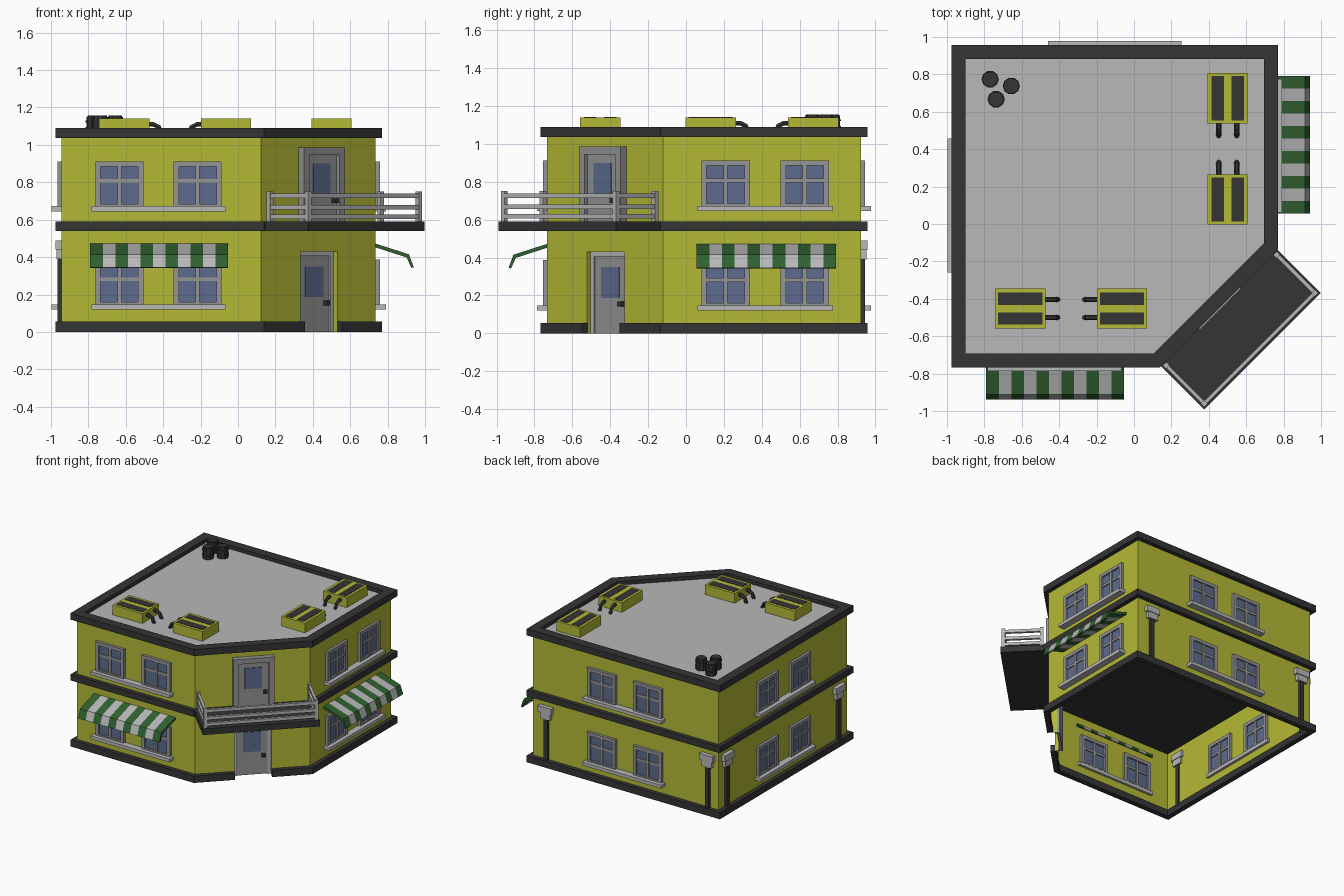
import bpy, bmesh
from math import radians, pi, cos, sin
from mathutils import Matrix, Vector

if "Cube" in bpy.data.objects:
    bpy.data.objects.remove(bpy.data.objects["Cube"])

def material(name, rgb):
    m = bpy.data.materials.new(name)
    m.diffuse_color = (*rgb, 1)
    m.use_nodes = True
    m.node_tree.nodes["Principled BSDF"].inputs["Base Color"].default_value = m.diffuse_color
    return m

YELLOW = material("yellow_wall", (0.46, 0.49, 0.035))
DARK = material("dark_trim", (0.035, 0.035, 0.035))
GLASS = material("blue_glass", (0.11, 0.15, 0.27))
GREEN = material("green_cloth", (0.03, 0.12, 0.03))
GREY = material("frame_grey", (0.30, 0.30, 0.30))
LIGHT = material("light_grey", (0.48, 0.48, 0.48))

def finish(name, bm, mat, M, fix=True):
    if fix:
        bmesh.ops.recalc_face_normals(bm, faces=bm.faces)
    bm.transform(M)
    me = bpy.data.meshes.new(name)
    bm.to_mesh(me)
    bm.free()
    me.materials.append(mat)
    ob = bpy.data.objects.new(name, me)
    bpy.context.collection.objects.link(ob)
    return ob

def prisms(name, mat, parts, M=Matrix()):
    """parts: (polygon, z0, z1), extruded along local z."""
    bm = bmesh.new()
    for poly, z0, z1 in parts:
        lo = [bm.verts.new((*p, z0)) for p in poly]
        hi = [bm.verts.new((*p, z1)) for p in poly]
        bm.faces.new(lo[::-1])
        bm.faces.new(hi)
        for i in range(len(poly)):
            j = (i + 1) % len(poly)
            bm.faces.new((lo[i], lo[j], hi[j], hi[i]))
    return finish(name, bm, mat, M)

def boxes(name, mat, M, *dims):
    """dims: (x0, x1, y0, y1, z0, z1)."""
    return prisms(name, mat, [([(a, c), (b, c), (b, d), (a, d)], e, f)
                              for a, b, c, d, e, f in dims], M)

def band(name, mat, outer, inner, z0, z1, closed):
    bm = bmesh.new()
    rows = [[bm.verts.new((*p, z)) for p, z in ((o, z0), (i, z0), (i, z1), (o, z1))]
            for o, i in zip(outer, inner)]
    for a, b in zip(rows, rows[1:] + rows[:1] if closed else rows[1:]):
        for k in range(4):
            bm.faces.new((a[k], b[k], b[(k + 1) % 4], a[(k + 1) % 4]))
    if not closed:
        bm.faces.new(rows[0])
        bm.faces.new(rows[-1][::-1])
    return finish(name, bm, mat, Matrix())

def sheet(name, mat, path, z0, z1, closed):
    bm = bmesh.new()
    rows = [[bm.verts.new((*p, z)) for z in (z0, z1)] for p in path]
    for a, b in zip(rows, rows[1:] + rows[:1] if closed else rows[1:]):
        bm.faces.new((a[0], b[0], b[1], a[1]))
    return finish(name, bm, mat, Matrix(), False)

def outline(d):
    """Plan with one cut corner, inset by d; starts at the cut's right end."""
    x0, x1, y0, y1 = -0.977 + d, 0.77 - d, -0.767 + d, 0.958 - d
    c = 0.905 - d * 2 ** 0.5
    return [(x1, x1 - c), (x1, y1), (x0, y1), (x0, y0), (y0 + c, y0)]

def frame(x, y, deg):
    """Facade frame: local x runs along the wall, local -y points outward."""
    return Matrix.Translation((x, y, 0)) @ Matrix.Rotation(radians(deg), 4, 'Z')

W = 0.034
FRONT, RIGHT = frame(0, -0.767 + W, 0), frame(0.77 - W, 0, 90)
BACK, LEFT = frame(0, 0.958 - W, 180), frame(-0.977 + W, 0, -90)
CORNER = frame(0.432, -0.425, 45)

def cpt(x, y):
    return tuple((CORNER @ Vector((x, y, 0)))[:2])

# Shell: lower wall with recessed doorway, upper wall, trims and roof
sheet("lower_wall", YELLOW, [cpt(.14, .04), cpt(.14, 0)] + outline(W)
      + [cpt(-.14, 0), cpt(-.14, .04)], 0.0, 0.545, False)
boxes("doorway_header", YELLOW, CORNER, (-.14, .14, 0, .05, .43, .545))
sheet("upper_wall", YELLOW, outline(W), 0.585, 1.045, True)
band("base_trim", DARK, [cpt(.14, -W)] + outline(0) + [cpt(-.14, -W)],
     [cpt(.14, .008)] + outline(W + .008) + [cpt(-.14, .008)], 0, 0.055, False)
prisms("floor_slab", DARK, [(outline(0), 0.54, 0.59)])
band("parapet", DARK, outline(0), outline(0.075), 1.037, 1.09, True)
prisms("roof", LIGHT, [(outline(0.06), 1.04, 1.06)])

# Windows: pairs sharing one sill, on both floors
def window_pair(side, M, cx):
    for floor, dz in (("lower", -0.525), ("upper", 0)):
        tag = f"{side}_{floor}"
        boxes(tag + "_sill", LIGHT, M, (cx - .357, cx + .357, -.054, .02, .645 + dz, .672 + dz))
        for n, c in enumerate((cx - .209, cx + .209)):
            z0, z1 = .672 + dz, .912 + dz
            boxes(f"{tag}_window_frame_{n}", GREY, M,
                  (c - .128, c - .1, -.022, .022, z0, z1), (c + .1, c + .128, -.022, .022, z0, z1),
                  (c - .1, c + .1, -.022, .022, z1 - .027, z1), (c - .1, c + .1, -.022, .022, z0, z0 + .012),
                  (c - .011, c + .011, -.018, .018, z0 + .012, z1 - .027),
                  (c - .1, c + .1, -.016, .016, z0 + .125, z0 + .145))
            boxes(f"{tag}_glass_{n}", GLASS, M, (c - .1, c + .1, -.008, .008, z0 + .01, z1 - .025))

for side, M, cx in (("front", FRONT, -.425), ("right", RIGHT, .418),
                    ("back", BACK, .102), ("left", LEFT, -.099)):
    window_pair(side, M, cx)

# Striped awnings
PROFILE = [(.01, .475), (-.178, .415), (-.204, .345), (-.19, .343), (-.166, .398), (.01, .455)]
ALONG_X = Matrix(((0, 0, 1), (1, 0, 0), (0, 1, 0))).to_4x4()
for side, M, x0 in (("front", FRONT, -.79), ("right", RIGHT, .056)):
    w = 0.736 / 11
    for name, mat, first in (("green", GREEN, 0), ("pale", LIGHT, 1)):
        prisms(f"{side}_awning_{name}_stripes", mat,
               [(PROFILE, x0 + i * w, x0 + (i + 1) * w) for i in range(first, 11, 2)], M @ ALONG_X)

# Lower door, set back in the doorway
boxes("lower_door", GREY, CORNER, (-.14, .14, .038, .06, 0, .43))
boxes("lower_door_frame", LIGHT, CORNER, (-.14, -.115, .028, .04, 0, .43),
      (.115, .14, .028, .04, 0, .43), (-.115, .115, .028, .04, .405, .43))
boxes("lower_door_glass", GLASS, CORNER, (-.068, .068, .034, .045, .187, .35))
boxes("lower_door_knob", DARK, CORNER, (.072, .1, .015, .04, .142, .168))

# Upper door, standing proud of the wall
boxes("upper_door_frame", GREY, CORNER, (-.155, -.115, -.043, .02, .59, .985),
      (.115, .155, -.043, .02, .59, .985), (-.115, .115, -.043, .02, .945, .985))
boxes("upper_door", GREY, CORNER, (-.115, .115, -.02, .02, .59, .945))
boxes("upper_door_glass", GLASS, CORNER, (-.065, .065, -.025, .01, .73, .90))
boxes("upper_door_knob", DARK, CORNER, (.075, .103, -.045, -.015, .688, .714))

# Balcony and railing
boxes("balcony_floor", DARK, CORNER, (-.44, .44, -.36, -.03, .54, .59))
boxes("balcony_posts", LIGHT, CORNER, *[(x - .013, x + .013, y - .013, y + .013, .59, .75)
      for x in (-.418, .418) for y in (-.05, -.338)])
rails = []
for z in (.605, .655, .715):
    rails.append((-.418, .418, -.348, -.328, z, z + .024))
    rails += [(x - .01, x + .01, -.338, -.04, z, z + .024) for x in (-.418, .418)]
boxes("balcony_rails", LIGHT, CORNER, *rails)

# Downpipes with hopper boxes on the back and left walls
for side, M, xs in (("back", BACK, (-.61, .85)), ("left", LEFT, (-.83, .61))):
    for n, x in enumerate(xs):
        boxes(f"{side}_hopper_{n}", LIGHT, M, (x - .06, x + .06, -.034, .02, .44, .49),
              (x - .045, x + .045, -.028, .015, .39, .44))
        boxes(f"{side}_downpipe_{n}", DARK, M, (x - .018, x + .018, -.022, .01, .04, .39))

# Rooftop units with vents and bent pipes
for n, (x, y, deg) in enumerate(((.501, .672, 0), (.501, .131, 180),
                                 (-.608, -.452, 90), (-.064, -.452, -90))):
    M = frame(x, y, deg)
    boxes(f"roof_unit_{n}", YELLOW, M, (-.107, .107, -.134, .134, 1.055, 1.14))
    boxes(f"roof_unit_vents_{n}", DARK, M, *[(s * .053 - .033, s * .053 + .033, -.118, .118, 1.13, 1.142)
                                             for s in (-1, 1)])
    cu = bpy.data.curves.new(f"roof_pipes_{n}", 'CURVE')
    cu.dimensions, cu.bevel_depth, cu.bevel_resolution, cu.use_fill_caps = '3D', .014, 1, True
    for px in (-.048, .048):
        sp = cu.splines.new('POLY')
        pts = [(-.12, 1.11), (-.155, 1.11), (-.185, 1.095), (-.2, 1.055)]
        sp.points.add(len(pts) - 1)
        for p, (py, pz) in zip(sp.points, pts):
            p.co = (px, py, pz, 1)
        sp.use_smooth = False
    cu.materials.append(DARK)
    ob = bpy.data.objects.new(f"roof_pipes_{n}", cu)
    ob.matrix_world = M
    bpy.context.collection.objects.link(ob)

# Three roof barrels
def ngon(r, k=10):
    return [(r * cos(2 * pi * i / k), r * sin(2 * pi * i / k)) for i in range(k)]

for n, (x, y) in enumerate(((-.769, .774), (-.656, .738), (-.737, .667))):
    prisms(f"barrel_{n}", DARK, [(ngon(.042), 1.055, 1.15), (ngon(.046), 1.085, 1.095),
                                 (ngon(.046), 1.12, 1.13), (ngon(.036), 1.15, 1.156)],
           Matrix.Translation((x, y, 0)))
